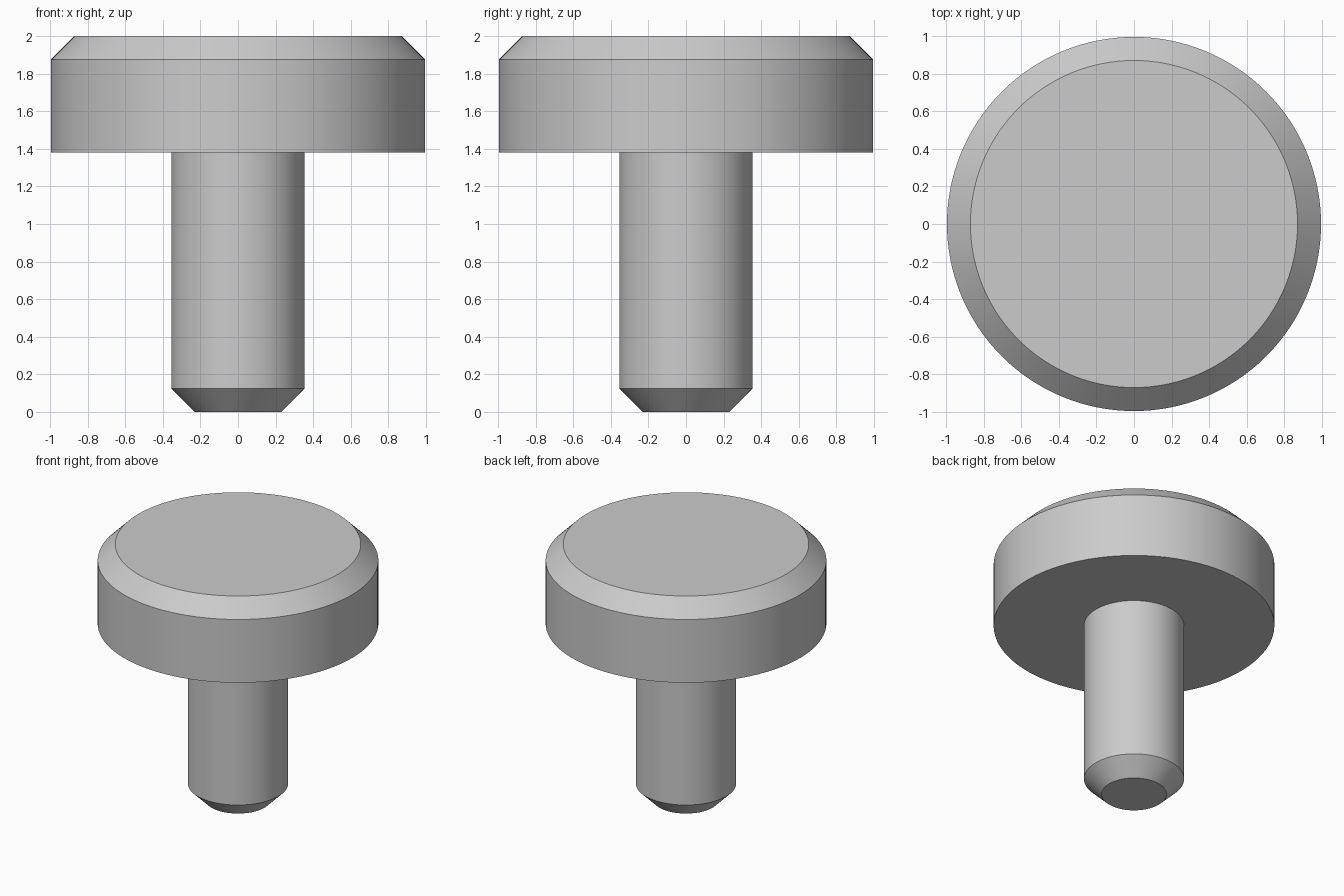
import bpy
import bmesh
import math

cube = bpy.data.objects.get("Cube")
if cube:
    bpy.data.objects.remove(cube, do_unlink=True)

# Single plain metal colour
metal = bpy.data.materials.new("light grey metal")
metal.use_nodes = True
color = (0.6, 0.6, 0.6, 1)
metal.diffuse_color = color
metal.node_tree.nodes["Principled BSDF"].inputs["Base Color"].default_value = color


def lathe(name, profile, sides=128):
    """Revolve an open (radius, height) profile about z, capping both ends."""
    bm = bmesh.new()
    rings = []
    for r, z in profile:
        rings.append([bm.verts.new((r * math.cos(math.tau * i / sides),
                                    r * math.sin(math.tau * i / sides), z))
                      for i in range(sides)])
    for low, high in zip(rings, rings[1:]):
        for i in range(sides):
            j = (i + 1) % sides
            bm.faces.new((low[i], low[j], high[j], high[i]))
    bm.faces.new(rings[0][::-1])
    bm.faces.new(rings[-1])
    mesh = bpy.data.meshes.new(name)
    bm.to_mesh(mesh)
    bm.free()
    mesh.materials.append(metal)
    obj = bpy.data.objects.new(name, mesh)
    bpy.context.collection.objects.link(obj)
    bpy.ops.object.select_all(action="DESELECT")
    obj.select_set(True)
    bpy.context.view_layer.objects.active = obj
    bpy.ops.object.shade_smooth_by_angle(angle=math.radians(30))
    return obj


HEAD_RADIUS, SHAFT_RADIUS, CHAMFER = 0.995, 0.355, 0.125
HEAD_BASE, TOP = 1.38, 2.0

# Stepped pin: chamfered shaft, flat shoulder and chamfered disc head
lathe("headed_pin", [
    (SHAFT_RADIUS - CHAMFER, 0),
    (SHAFT_RADIUS, CHAMFER),
    (SHAFT_RADIUS, HEAD_BASE),
    (HEAD_RADIUS, HEAD_BASE),
    (HEAD_RADIUS, TOP - CHAMFER),
    (HEAD_RADIUS - CHAMFER, TOP),
])
